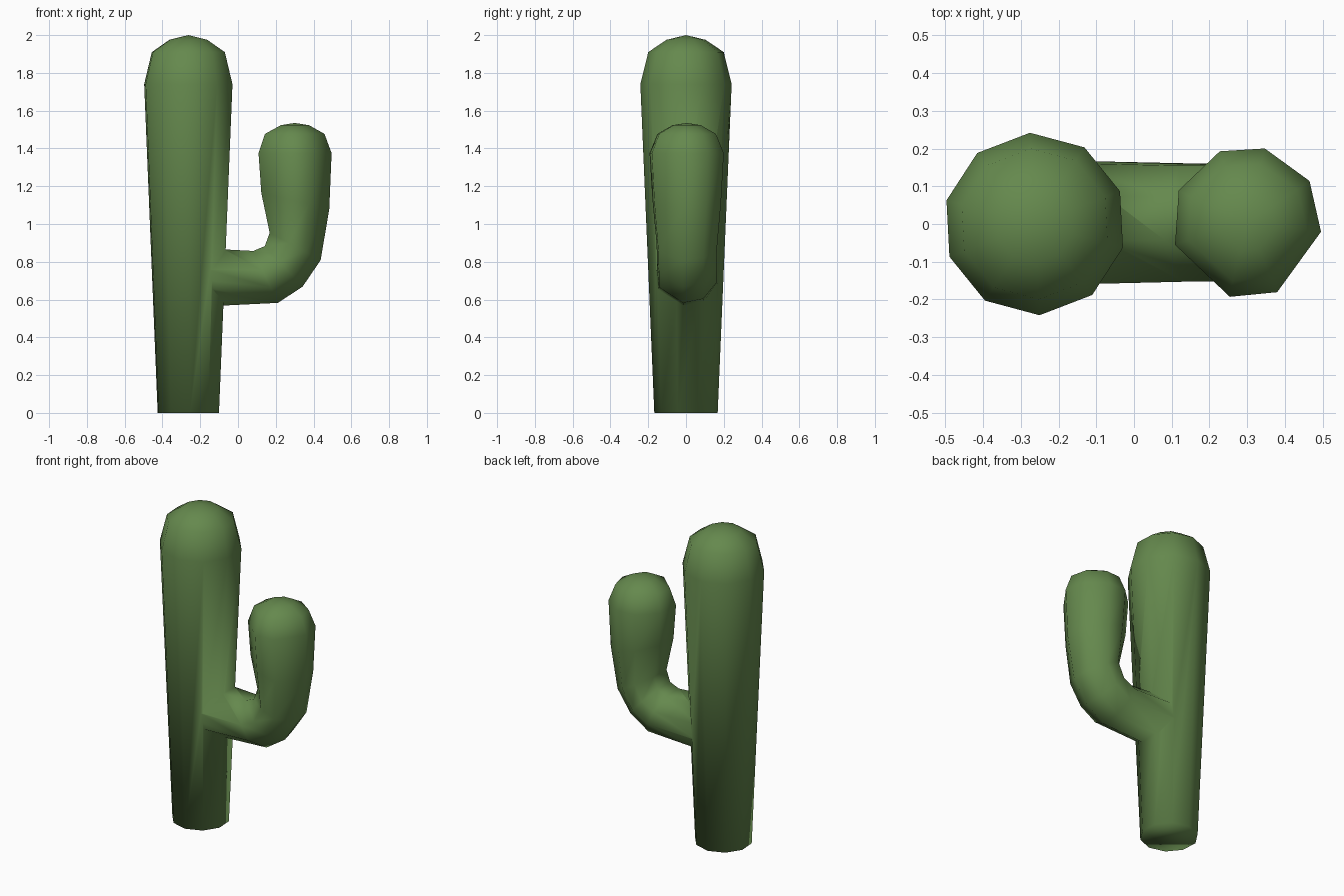
import bpy, bmesh, math
from mathutils import Vector

if "Cube" in bpy.data.objects:
    bpy.data.objects.remove(bpy.data.objects["Cube"])

green = bpy.data.materials.new("cactus_green")
green.diffuse_color = (0.13, 0.25, 0.075, 1)
green.use_nodes = True
green.node_tree.nodes["Principled BSDF"].inputs["Base Color"].default_value = green.diffuse_color


def skin(name, rings, tip):
    """Closed tube through rings of points, ending in a pointed fan at tip."""
    bm = bmesh.new()
    loops = [[bm.verts.new(p) for p in ring] for ring in rings]
    n = len(loops[0])
    for a, b in zip(loops, loops[1:]):
        for i in range(n):
            j = (i + 1) % n
            bm.faces.new((a[i], a[j], b[j], b[i]))
    top = bm.verts.new(tip)
    for i in range(n):
        bm.faces.new((loops[-1][i], loops[-1][(i + 1) % n], top))
    bm.faces.new(loops[0][::-1])
    bmesh.ops.recalc_face_normals(bm, faces=bm.faces)
    for f in bm.faces:
        f.smooth = True
    mesh = bpy.data.meshes.new(name)
    bm.to_mesh(mesh)
    bm.free()
    mesh.materials.append(green)
    obj = bpy.data.objects.new(name, mesh)
    bpy.context.collection.objects.link(obj)
    return obj


# Trunk: ten-sided column widening upward to a domed top
cx = -0.263
trunk_angles = [math.radians(93 + 36 * k) for k in range(10)]
trunk_profile = [(0.168, 0), (0.242, 1.74), (0.2, 1.91), (0.104, 1.975)]
trunk = skin("trunk",
             [[(cx + r * math.cos(a), r * math.sin(a), z) for a in trunk_angles]
              for r, z in trunk_profile],
             (cx, 0, 2.0))

# Arm: eight-sided bent tube; outer (x, z), inner (x, z), half depth
arm_angles = [math.radians(d) for d in (-66, -7, 33, 76, 111, 155, 197, 257)]
arm_sections = [
    ((-0.20, 0.565), (-0.20, 0.875), 0.165),
    ((0.21, 0.585), (0.08, 0.86), 0.157),
    ((0.34, 0.67), (0.14, 0.885), 0.157),
    ((0.435, 0.81), (0.165, 0.955), 0.16),
    ((0.48, 1.08), (0.12, 1.165), 0.182),
    ((0.492, 1.375), (0.105, 1.375), 0.197),
    ((0.455, 1.477), (0.14, 1.477), 0.155),
    ((0.375, 1.523), (0.225, 1.523), 0.075),
]


def arm_ring(outer, inner, depth):
    o, i = Vector((outer[0], 0, outer[1])), Vector((inner[0], 0, inner[1]))
    mid, half = (o + i) / 2, (o - i) / 2
    return [mid + half * (math.cos(a) / 0.975)
            + Vector((0, 0.004 + depth * math.sin(a) / 0.975, 0))
            for a in arm_angles]


arm = skin("arm", [arm_ring(*s) for s in arm_sections], (0.3, 0.004, 1.535))

# Weld the arm into the trunk as one smooth skin
union = trunk.modifiers.new("join_arm", "BOOLEAN")
union.operation = "UNION"
union.solver = "EXACT"
union.object = arm
bpy.context.view_layer.objects.active = trunk
trunk.select_set(True)
bpy.ops.object.modifier_apply(modifier=union.name)
bpy.data.objects.remove(arm)
trunk.name = "cactus_body"
